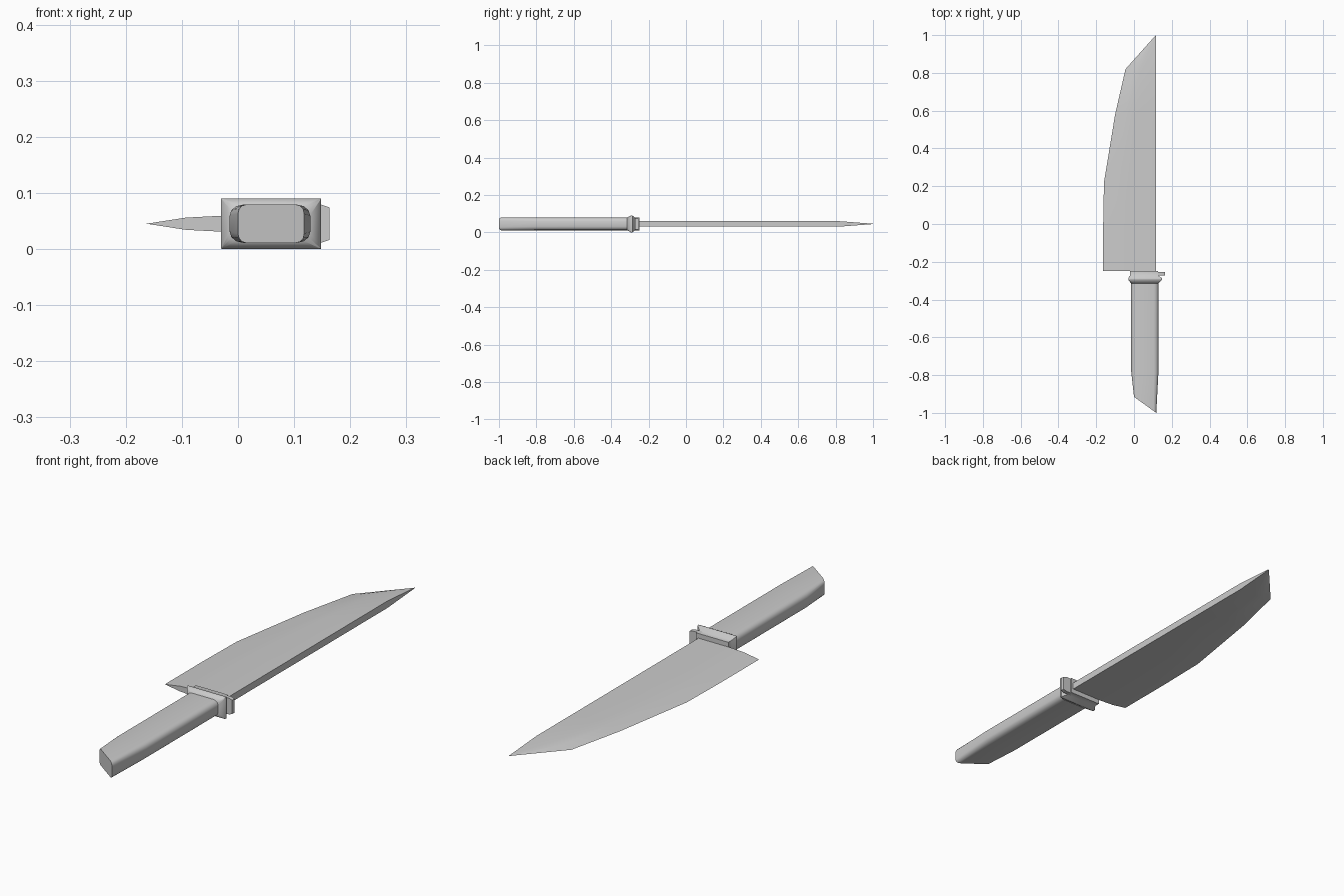
import bpy, bmesh, math

if "Cube" in bpy.data.objects:
    bpy.data.objects.remove(bpy.data.objects["Cube"])

ZC = 0.045  # mid-height of the knife


def finish(name, bm, angle=35):
    bmesh.ops.remove_doubles(bm, verts=bm.verts, dist=1e-5)
    bmesh.ops.recalc_face_normals(bm, faces=bm.faces)
    me = bpy.data.meshes.new(name)
    bm.to_mesh(me)
    bm.free()
    ob = bpy.data.objects.new(name, me)
    bpy.context.collection.objects.link(ob)
    bpy.ops.object.select_all(action='DESELECT')
    ob.select_set(True)
    bpy.context.view_layer.objects.active = ob
    bpy.ops.object.shade_smooth_by_angle(angle=math.radians(angle))
    return ob


def loft(name, rings, angle=35):
    bm = bmesh.new()
    loops = [[bm.verts.new(p) for p in r] for r in rings]
    n = len(loops[0])
    for a, b in zip(loops, loops[1:]):
        for i in range(n):
            j = (i + 1) % n
            bm.faces.new((a[i], a[j], b[j], b[i]))
    bm.faces.new(loops[0])
    bm.faces.new(loops[-1])
    return finish(name, bm, angle)


def rounded_ring(x0, x1, half, rx, rz, y_left, y_right):
    # rounded rectangle in x/z, optionally slanted along y
    pts = []
    for sx, sz, start in ((1, 1, 0), (-1, 1, 90), (-1, -1, 180), (1, -1, 270)):
        cx = x1 - rx if sx > 0 else x0 + rx
        cz = ZC + sz * (half - rz)
        for k in range(4):
            a = math.radians(start + 30 * k)
            x = cx + rx * math.cos(a)
            t = (x - x0) / (x1 - x0)
            pts.append((x, y_left + t * (y_right - y_left), cz + rz * math.sin(a)))
    return pts


# Blade: wedge cross-section following the curved cutting edge
SPINE = 0.117
rings = []
for y, edge, half in ((-0.25, -0.163, 0.0145), (0.0, -0.163, 0.0145),
                      (0.22, -0.159, 0.0145), (0.58, -0.10, 0.0145),
                      (0.82, -0.045, 0.0145), (0.997, 0.113, 0.001)):
    mid = edge + (SPINE - edge) * 0.25
    broad = edge + (SPINE - edge) * 0.5
    tip_y = y + 0.003 if y > 0.9 else y
    rings.append([(edge, y, ZC), (mid, y, ZC + half * 0.75), (broad, y, ZC + half),
                  (SPINE, tip_y, ZC + half), (SPINE, tip_y, ZC - half),
                  (broad, y, ZC - half), (mid, y, ZC - half * 0.75)])
loft("blade", rings)

# Handle grip with a slanted butt
loft("handle", [
    rounded_ring(0.0, 0.118, 0.034, 0.014, 0.016, -0.915, -1.0),
    rounded_ring(-0.015, 0.129, 0.034, 0.024, 0.020, -0.78, -0.79),
    rounded_ring(-0.015, 0.129, 0.034, 0.024, 0.020, -0.31, -0.31),
    rounded_ring(-0.015, 0.129, 0.034, 0.024, 0.020, -0.29, -0.29),
])

# Flared collar: rectangular flange between grip and blade
loft("collar", [
    rounded_ring(-0.015, 0.129, 0.034, 0.020, 0.018, -0.315, -0.315),
    rounded_ring(-0.030, 0.148, 0.045, 0.001, 0.001, -0.295, -0.295),
    rounded_ring(-0.030, 0.148, 0.045, 0.001, 0.001, -0.287, -0.287),
    rounded_ring(-0.021, 0.127, 0.034, 0.001, 0.001, -0.272, -0.272),
    rounded_ring(-0.021, 0.127, 0.034, 0.001, 0.001, -0.249, -0.249),
], 50)

# Guard tab on the spine side
loft("guard_tab", [
    [(0.11, y, ZC - 0.034), (0.148, y, ZC - 0.034), (0.163, y, ZC - 0.029),
     (0.163, y, ZC + 0.029), (0.148, y, ZC + 0.034), (0.11, y, ZC + 0.034)]
    for y in (-0.272, -0.255)])
